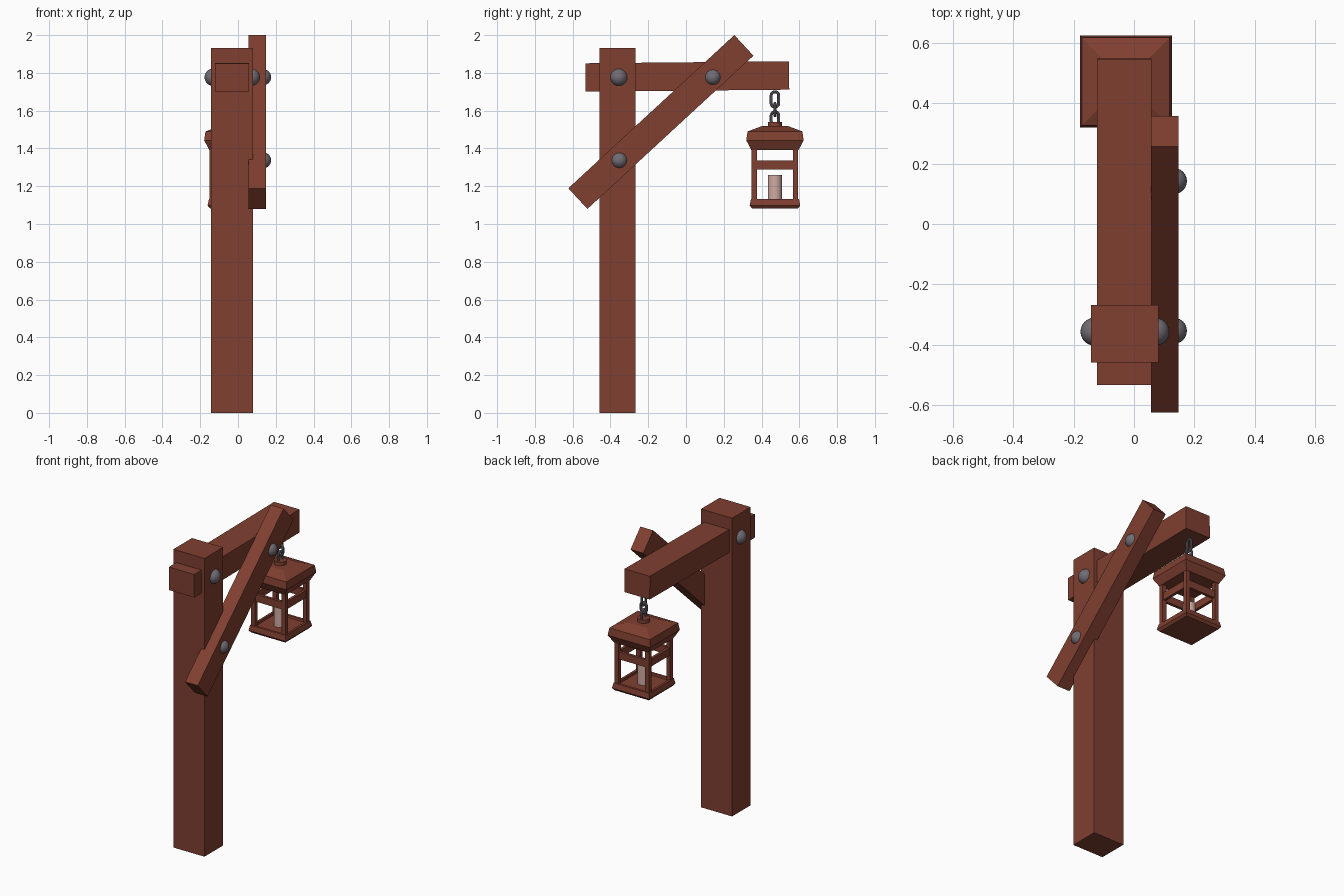
import bpy, bmesh, math
from mathutils import Matrix, Vector

if "Cube" in bpy.data.objects:
    bpy.data.objects.remove(bpy.data.objects["Cube"])


def material(name, rgb):
    m = bpy.data.materials.new(name)
    m.diffuse_color = (*rgb, 1)
    m.use_nodes = True
    m.node_tree.nodes["Principled BSDF"].inputs["Base Color"].default_value = m.diffuse_color
    return m


WOOD = material("red_brown_wood", (0.215, 0.050, 0.030))
METAL = material("grey_metal", (0.165, 0.150, 0.175))
WAX = material("pale_wax", (0.62, 0.41, 0.36))


def finish(name, bm, mat, smooth=False):
    bmesh.ops.recalc_face_normals(bm, faces=bm.faces)
    me = bpy.data.meshes.new(name)
    bm.to_mesh(me)
    bm.free()
    me.materials.append(mat)
    ob = bpy.data.objects.new(name, me)
    bpy.context.collection.objects.link(ob)
    if smooth:
        bpy.ops.object.select_all(action='DESELECT')
        ob.select_set(True)
        bpy.context.view_layer.objects.active = ob
        bpy.ops.object.shade_smooth_by_angle(angle=math.radians(40))
    return ob


def box(name, centre, size, tilt=0):
    bm = bmesh.new()
    mat = (Matrix.Translation(centre) @ Matrix.Rotation(tilt, 4, 'X')
           @ Matrix.Diagonal((*size, 1)))
    bmesh.ops.create_cube(bm, size=1, matrix=mat)
    return finish(name, bm, WOOD)


def stack(name, cx, cy, rings):
    """Square cross-sections (half width, z) joined from bottom to top."""
    bm = bmesh.new()
    loops = [[bm.verts.new((cx + sx * h, cy + sy * h, z))
              for sx, sy in ((-1, -1), (1, -1), (1, 1), (-1, 1))] for h, z in rings]
    for a, b in zip(loops, loops[1:]):
        for i in range(4):
            j = (i + 1) % 4
            bm.faces.new((a[i], a[j], b[j], b[i]))
    bm.faces.new(loops[0])
    bm.faces.new(loops[-1])
    return finish(name, bm, WOOD)


def cylinder(name, centre, r, depth, mat):
    bm = bmesh.new()
    bmesh.ops.create_cone(bm, cap_ends=True, segments=24, radius1=r, radius2=r,
                          depth=depth, matrix=Matrix.Translation(centre))
    return finish(name, bm, mat, True)


def bolt(name, centre, r):
    bm = bmesh.new()
    bmesh.ops.create_uvsphere(bm, u_segments=24, v_segments=14, radius=r,
                              matrix=Matrix.Translation(centre))
    return finish(name, bm, METAL, True)


def link(name, centre, half_w, half_h, r, turned):
    """Oval chain link: a round tube swept along a stadium path."""
    bm = bmesh.new()
    n, k = 24, 8
    straight = half_h - half_w
    rings = []
    for i in range(n):
        a = 2 * math.pi * (i + 0.5) / n
        out = Vector((0, math.cos(a), math.sin(a)))
        p = out * half_w + Vector((0, 0, math.copysign(straight, out.z)))
        rings.append([bm.verts.new(p + r * (out * math.cos(t) + Vector((math.sin(t), 0, 0))))
                      for t in (2 * math.pi * j / k for j in range(k))])
    for i in range(n):
        a, b = rings[i], rings[(i + 1) % n]
        for j in range(k):
            m = (j + 1) % k
            bm.faces.new((a[j], a[m], b[m], b[j]))
    if turned:
        bmesh.ops.rotate(bm, verts=bm.verts, matrix=Matrix.Rotation(math.pi / 2, 3, 'Z'))
    bmesh.ops.translate(bm, verts=bm.verts, vec=centre)
    return finish(name, bm, METAL, True)


# Timber frame
box("post", (-0.031, -0.363, 0.966), (0.223, 0.19, 1.932))
box("cross_beam", (-0.032, 0.007, 1.781), (0.181, 1.078, 0.15), math.radians(0.55))
box("diagonal_brace", (0.102, -0.133, 1.54), (0.091, 1.196, 0.149), math.radians(42.7))

# Bolt heads
bolt("post_bolt_left", (-0.131, -0.356, 1.777), 0.046)
bolt("post_bolt_right", (0.071, -0.356, 1.777), 0.046)
bolt("brace_bolt_upper", (0.132, 0.142, 1.777), 0.043)
bolt("brace_bolt_lower", (0.132, -0.353, 1.337), 0.043)

# Chain
LX, LY = -0.027, 0.471
link("chain_link_top", (LX, LY, 1.660), 0.020, 0.040, 0.008, False)
link("chain_link_middle", (LX, LY, 1.606), 0.020, 0.033, 0.008, True)
link("chain_link_bottom", (LX, LY, 1.560), 0.020, 0.034, 0.008, False)

# Lantern body
cylinder("lantern_cap", (LX, LY, 1.526), 0.037, 0.03, WOOD)
stack("lantern_roof", LX, LY,
      [(0.125, 1.392), (0.152, 1.443), (0.145, 1.490), (0.070, 1.518)])
stack("lantern_base", LX, LY,
      [(0.122, 1.083), (0.134, 1.098), (0.127, 1.132), (0.112, 1.132), (0.110, 1.118)])
cylinder("candle", (LX, LY, 1.187), 0.038, 0.146, WAX)

# Corner posts and cross bars
H = 0.109
for i, (sx, sy) in enumerate(((-1, -1), (1, -1), (1, 1), (-1, 1))):
    box(f"lantern_corner_{i + 1}", (LX + sx * H, LY + sy * H, 1.262), (0.028, 0.028, 0.27))
for s, side in ((-1, "low"), (1, "high")):
    box(f"lantern_bar_x_{side}", (LX, LY + s * H, 1.313), (2 * H, 0.018, 0.048))
    box(f"lantern_bar_y_{side}", (LX + s * H, LY, 1.313), (0.018, 2 * H, 0.048))
